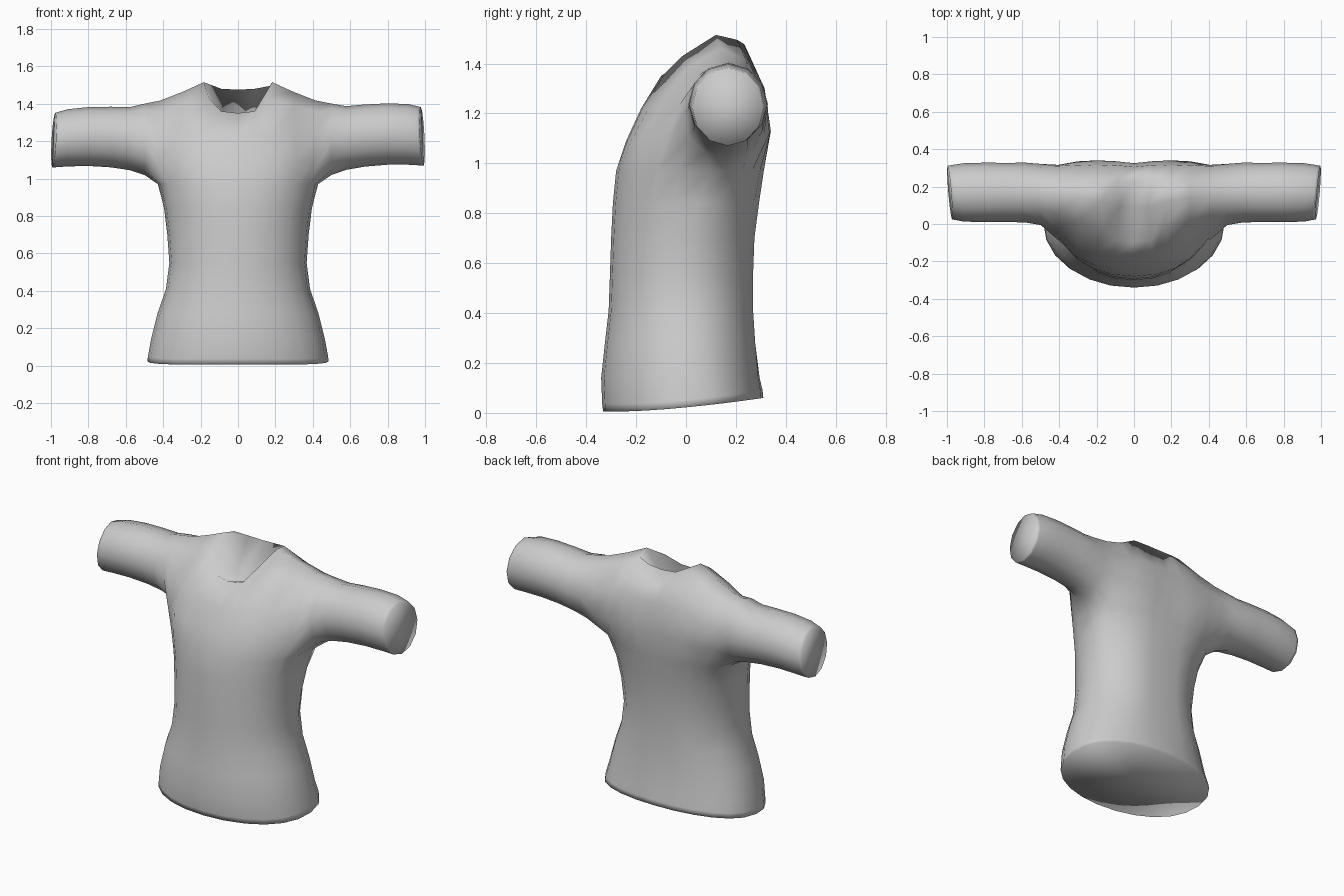
import bpy, bmesh, math

# torso rings: z, half width, front y, back y, y of the widest point,
# front roundness, back roundness, depth of the spine groove
TORSO = [
    (0.00, 0.485, -0.332, 0.31, 0.01, 0.95, 0.80, 0.0),
    (0.03, 0.481, -0.336, 0.307, 0.01, 0.95, 0.80, 0.0),
    (0.14, 0.465, -0.34, 0.30, 0.00, 0.95, 0.85, 0.005),
    (0.28, 0.43, -0.325, 0.29, 0.00, 0.95, 0.90, 0.015),
    (0.41, 0.385, -0.31, 0.283, 0.00, 0.95, 0.94, 0.02),
    (0.55, 0.367, -0.305, 0.283, 0.00, 0.95, 0.97, 0.02),
    (0.70, 0.378, -0.30, 0.288, 0.02, 0.95, 0.97, 0.02),
    (0.84, 0.395, -0.293, 0.305, 0.05, 0.92, 0.93, 0.018),
    (0.97, 0.428, -0.28, 0.322, 0.10, 0.82, 0.85, 0.015),
]
# chest, shoulder and back points from the front over the top, one row per column
# outwards from the middle; the fourth point of the first two rows is the neck bowl
ARCH = [
    [(0, -.24, 1.09), (0, -.18, 1.22), (0, -.10, 1.35), (0, .09, 1.27),
     (0, .235, 1.475), (0, .305, 1.30), (0, .325, 1.12)],
    [(.105, -.235, 1.09), (.10, -.175, 1.22), (.09, -.085, 1.36), (.075, .09, 1.30),
     (.09, .23, 1.48), (.10, .315, 1.30), (.10, .336, 1.12)],
    [(.21, -.22, 1.09), (.20, -.145, 1.23), (.155, -.015, 1.43), (.183, .12, 1.515),
     (.17, .205, 1.495), (.20, .31, 1.31), (.20, .340, 1.13)],
    [(.31, -.175, 1.10), (.31, -.10, 1.24), (.30, .015, 1.39), (.30, .14, 1.462),
     (.30, .24, 1.415), (.30, .315, 1.28), (.30, .335, 1.12)],
    [(.405, -.07, 1.09), (.42, -.025, 1.23), (.42, .05, 1.355), (.42, .15, 1.425),
     (.42, .25, 1.385), (.42, .315, 1.27), (.41, .325, 1.11)],
]
# sleeve rings: x, centre y, centre z, half depth, half height
SLEEVE = [
    (0.50, .160, 1.212, .165, .193), (0.58, .168, 1.217, .160, .170),
    (0.68, .169, 1.230, .158, .166), (0.80, .169, 1.238, .159, .164),
    (0.91, .169, 1.236, .156, .162), (0.965, .168, 1.228, .146, .158),
    (0.98, .168, 1.226, .143, .156),
]

bm = bmesh.new()


def torso_ring(z, w, front, back, mid, front_power, back_power, groove):
    """24 points keyed by angle, round at the front and grooved along the spine."""
    ring = {}
    for deg in range(0, 360, 15):
        c, s = math.cos(math.radians(deg)), math.sin(math.radians(deg))
        depth, power = (back - mid, back_power) if s > 0 else (mid - front, front_power)
        x = w * math.copysign(abs(c) ** 0.97, c)
        y = mid + depth * math.copysign(abs(s) ** power, s)
        y -= groove * {90: 1.0, 75: 0.25, 105: 0.25}.get(deg, 0)
        # the hem rises towards the back
        lift = 0
        if z < 0.05:
            lift = 0.006 + 0.054 * max(0, (y + 0.25) / 0.56) ** 1.5
        ring[deg] = bm.verts.new((x, y, z + lift))
    return ring


def bridge(a, b, closed=True):
    n = len(a)
    for i in range(n if closed else n - 1):
        k = (i + 1) % n
        bm.faces.new((a[i], a[k], b[k], b[i]))


def cap(loop):
    bmesh.ops.poke(bm, faces=[bm.faces.new(loop)])


# body
rings = [torso_ring(*row) for row in TORSO]
for lower, upper in zip(rings, rings[1:]):
    bridge(list(lower.values()), list(upper.values()))
cap(list(rings[0].values()))

# chest, shoulders, back and neck bowl
top = rings[-1]
arch = {}
for s in range(-4, 5):
    sign = -1 if s < 0 else 1
    inner = [bm.verts.new((sign * x, y, z)) for x, y, z in ARCH[abs(s)]]
    arch[s] = [top[(-90 + 15 * s) % 360]] + inner + [top[(90 - 15 * s) % 360]]
for s in range(-4, 4):
    bridge(arch[s], arch[s + 1], closed=False)

# sleeves, the left one hanging slightly lower
blend = []
for sign, under, drop in ((1, (15, 0, 345), 0.0), (-1, (165, 180, 195), 0.02)):
    loop = arch[4 * sign] + [top[d] for d in under]
    blend += arch[4 * sign][1:8]
    for i, (x, cy, cz, ry, rz) in enumerate(SLEEVE):
        end = i >= len(SLEEVE) - 2
        sag = drop * min(1, (x - 0.5) / 0.45)
        new = []
        for j in range(12):
            a = math.radians(30 * (j - 4))
            slant = 0.005 + 0.012 * math.sin(a) - 0.008 * math.cos(a) if end else 0
            new.append(bm.verts.new((sign * (x + slant), cy + ry * math.sin(a),
                                     cz - sag + (rz - sag * 0.5) * math.cos(a))))
        bridge(loop, new)
        if i == 0:
            blend += new[:9]
        loop = new
    cap(loop)

# soften the join between shoulder and sleeve
bmesh.ops.smooth_vert(bm, verts=blend, factor=0.35,
                      use_axis_x=True, use_axis_y=True, use_axis_z=True)

bmesh.ops.recalc_face_normals(bm, faces=bm.faces)
for face in bm.faces:
    face.smooth = True

mesh = bpy.data.meshes.new("shirt")
bm.to_mesh(mesh)
bm.free()
shirt = bpy.data.objects.new("shirt", mesh)
bpy.context.collection.objects.link(shirt)

grey = bpy.data.materials.new("grey_cloth")
grey.diffuse_color = (0.6, 0.6, 0.6, 1)
mesh.materials.append(grey)
